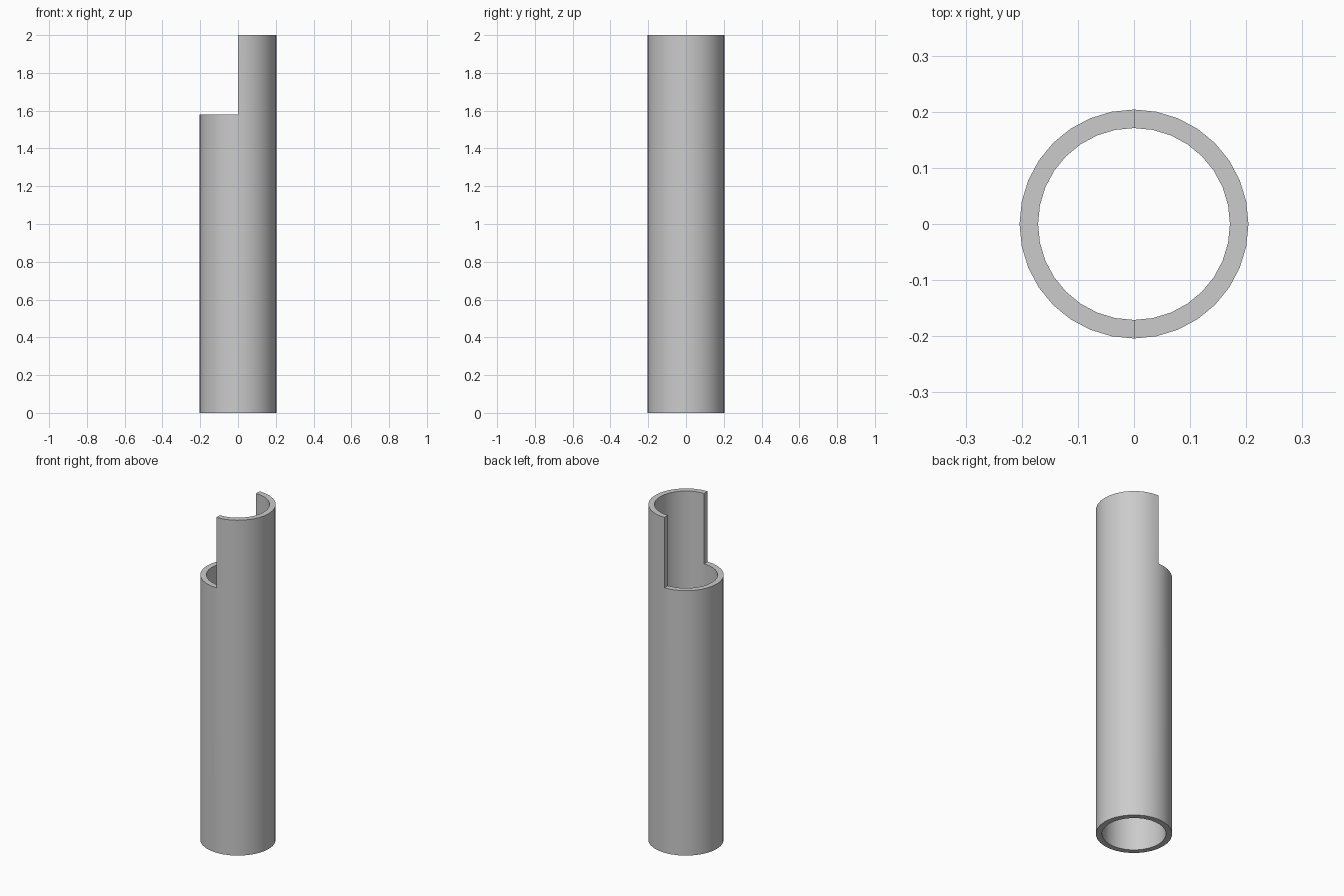
import bpy, bmesh, math

if "Cube" in bpy.data.objects:
    bpy.data.objects.remove(bpy.data.objects["Cube"])

SIDES = 32
R_OUT, R_IN = 0.204, 0.171
Z_CUT, Z_TOP = 1.58, 2.0

bm = bmesh.new()


def ring(radius, z, count):
    """Points counter-clockwise from -y; the first half lies on +x."""
    return [bm.verts.new((radius * math.cos(a), radius * math.sin(a), z))
            for a in (-math.pi / 2 + 2 * math.pi * i / SIDES for i in range(count))]


def strip(a, b, start, end):
    """Quads between two rings for a range of segments."""
    for i in range(start, end):
        j = (i + 1) % SIDES
        bm.faces.new((a[i], a[j], b[j], b[i]))


HALF = SIDES // 2
out_low, in_low = ring(R_OUT, 0, SIDES), ring(R_IN, 0, SIDES)
out_mid, in_mid = ring(R_OUT, Z_CUT, SIDES), ring(R_IN, Z_CUT, SIDES)
out_top, in_top = ring(R_OUT, Z_TOP, HALF + 1), ring(R_IN, Z_TOP, HALF + 1)

# Full tube with its bottom rim
strip(out_low, out_mid, 0, SIDES)
strip(in_mid, in_low, 0, SIDES)
strip(in_low, out_low, 0, SIDES)

# Ledge on the cut side
strip(out_mid, in_mid, HALF, SIDES)

# Half shell above the cut, with top rim and side edges
strip(out_mid, out_top, 0, HALF)
strip(in_top, in_mid, 0, HALF)
strip(out_top, in_top, 0, HALF)
bm.faces.new((out_mid[0], out_top[0], in_top[0], in_mid[0]))
bm.faces.new((in_mid[HALF], in_top[HALF], out_top[HALF], out_mid[HALF]))

bmesh.ops.recalc_face_normals(bm, faces=bm.faces)
mesh = bpy.data.meshes.new("notched_tube")
bm.to_mesh(mesh)
bm.free()

tube = bpy.data.objects.new("notched_tube", mesh)
bpy.context.collection.objects.link(tube)
bpy.context.view_layer.objects.active = tube
tube.select_set(True)
bpy.ops.object.shade_smooth_by_angle(angle=math.radians(30))
